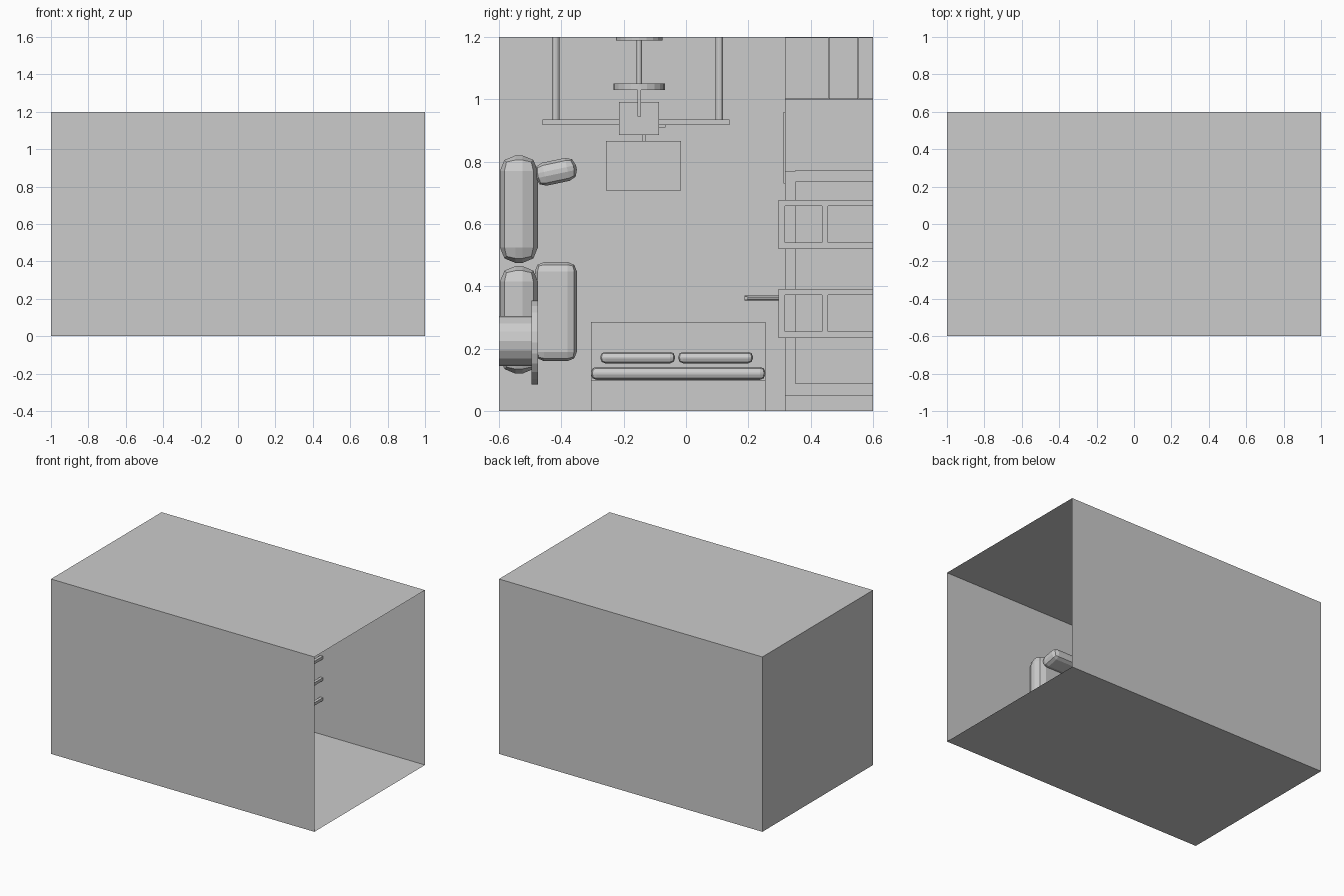
import bpy, bmesh, math
from mathutils import Vector, Matrix

if "Cube" in bpy.data.objects:
    bpy.data.objects.remove(bpy.data.objects["Cube"])


def finish(bm, name):
    me = bpy.data.meshes.new(name)
    bm.to_mesh(me)
    bm.free()
    ob = bpy.data.objects.new(name, me)
    bpy.context.collection.objects.link(ob)
    return ob


def box(name, x, y, z, bevel=0, tilt=0):
    """Box from (min, max) ranges; tilt turns it around its own x axis."""
    c = Vector([(a[0] + a[1]) / 2 for a in (x, y, z)])
    s = [a[1] - a[0] for a in (x, y, z)]
    bm = bmesh.new()
    bmesh.ops.create_cube(bm, size=1, matrix=Matrix.Diagonal((*s, 1)))
    ob = finish(bm, name)
    ob.location = c
    ob.rotation_euler.x = math.radians(tilt)
    if bevel:
        m = ob.modifiers.new("Round", "BEVEL")
        m.width, m.segments = bevel, 2
    return ob


def rod(name, a, b, r, sides=16):
    """Cylinder from point a to point b."""
    a, b = Vector(a), Vector(b)
    bm = bmesh.new()
    rot = (b - a).to_track_quat('Z', 'Y').to_matrix().to_4x4()
    bmesh.ops.create_cone(bm, cap_ends=True, segments=sides, radius1=r, radius2=r,
                          depth=(b - a).length, matrix=Matrix.Translation((a + b) / 2) @ rot)
    return finish(bm, name)


# Room shell, open on the +x side
bm = bmesh.new()
bmesh.ops.create_cube(bm, size=1, matrix=Matrix.Translation((0, 0, .6)) @ Matrix.Diagonal((2, 1.2, 1.2, 1)))
bmesh.ops.delete(bm, geom=[f for f in bm.faces if f.calc_center_median().x > .9], context='FACES_ONLY')
finish(bm, "room_shell")

# Bed standing on the floor
box("headboard", (-1, -.97), (-.305, .255), (0, .285))
box("bed_base", (-.97, -.22), (-.305, .255), (0, .1))
box("mattress", (-.97, -.22), (-.305, .255), (.1, .142), .018)
for y in (-.275, -.025):
    box("bed_pillow", (-.94, -.8), (y, y + .24), (.153, .19), .016)

# Corner sofa standing on the y = -0.6 wall
for x, z in ((0, .475), (-.36, .475), (-.36, .12)):
    box("sofa_seat", (x, x + .36), (-.597, -.475), (z, z + .345), .05)
for x in (.02, -.34):
    box("sofa_back", (x, x + .32), (-.485, -.35), (.73, .805), .03, tilt=12)
box("sofa_side_back", (-.35, -.27), (-.485, -.35), (.16, .478), .03)

# Round coffee table on the same wall
rod("table_pedestal", (.18, -.6, .225), (.18, -.495, .225), .08)
rod("table_top", (.18, -.495, .22), (.18, -.475, .22), .135, 24)

# Desk hanging upside down from the ceiling
box("desk_top", (-.95, -.62), (-.46, .14), (.918, .936))
for x in (-.91, -.66):
    for y in (-.418, .107):
        rod("desk_leg", (x, y, .936), (x, y, 1.2), .012, 12)
box("monitor_base", (-.86, -.78), (-.205, -.065), (.91, .918))
box("monitor_neck", (-.83, -.815), (-.14, -.13), (.865, .91))
box("monitor_screen", (-.825, -.805), (-.257, -.016), (.708, .866))

# Desk chair below the ceiling
cx, cy = -.48, -.15
rod("chair_foot", (cx, cy, 1.188), (cx, cy, 1.2), .075, 20)
rod("chair_post", (cx, cy, 1.04), (cx, cy, 1.19), .009, 12)
rod("chair_seat", (cx, cy, 1.03), (cx, cy, 1.05), .083, 20)
box("chair_stem", (cx + .075, cx + .085), (cy - .005, cy + .005), (.945, 1.045))
box("chair_back", (cx + .06, cx + .075), (-.215, -.087), (.885, .992))

# Kitchen counter on the y = 0.6 wall
box("counter", (-1, -.72), (.317, .6), (0, 1))
box("drawer_cabinet", (-1, -.73), (.317, .6), (1, 1.2))
for i in range(6):
    y = .317 + i * .0472
    box("drawer_front", (-.73, -.72), (y, y + .0465), (1.001, 1.199))
box("hob", (-.96, -.77), (.313, .318), (.73, .96))
rod("tap_post", (-.94, .317, .362), (-.94, .187, .362), .008, 10)
rod("tap_spout", (-.94, .193, .362), (-.84, .193, .362), .006, 10)

# Bar table made of a top and two side panels
box("bar_top", (-.25, .08), (.317, .352), (.05, .77))
for z in (.05, .735):
    box("bar_side", (-.25, .08), (.352, .6), (z, z + .038))

# Bar stools with legs and foot rungs
x0, x1, t = .07, .225, .02
for z0 in (.235, .52):
    z1 = z0 + .157
    box("stool_seat", (x0, x1), (.296, .318), (z0, z1))
    for x in (x0, x1 - t):
        for z in (z0, z1 - t):
            box("stool_leg", (x, x + t), (.318, .6), (z, z + t))
        box("stool_rung", (x, x + t), (.437, .456), (z0 + t, z1 - t))
    for z in (z0, z1 - t):
        box("stool_side_rung", (x0 + t, x1 - t), (.437, .456), (z, z + t))
